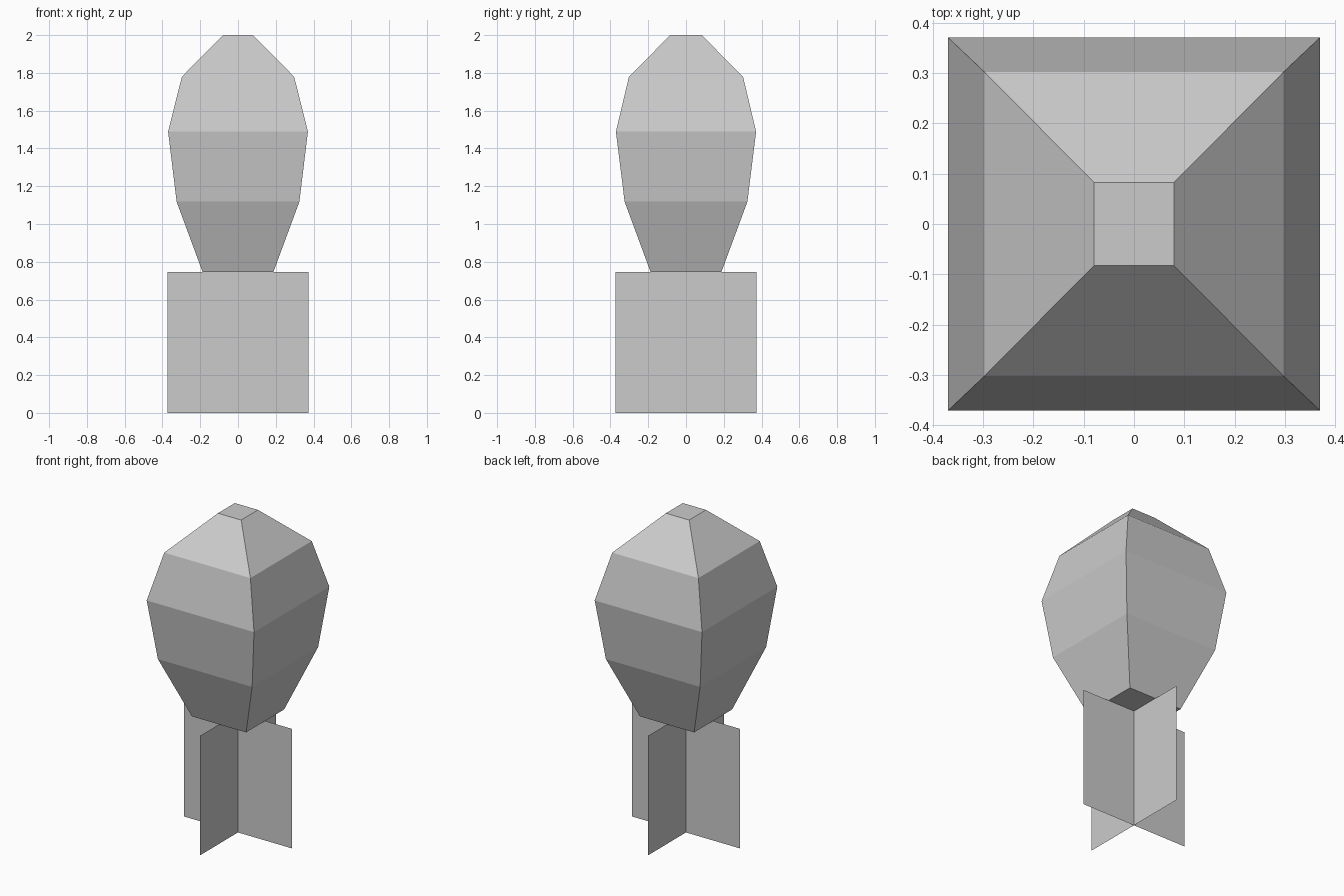
import bpy, bmesh
from math import pi

if "Cube" in bpy.data.objects:
    bpy.data.objects.remove(bpy.data.objects["Cube"])


def make_object(name, bm):
    mesh = bpy.data.meshes.new(name)
    bm.to_mesh(mesh)
    bm.free()
    obj = bpy.data.objects.new(name, mesh)
    bpy.context.collection.objects.link(obj)
    return obj


# Crown: square rings (half x, half y, z) lofted and capped
profile = [(0.187, 0.187, 0.745), (0.325, 0.325, 1.118), (0.37, 0.371, 1.489),
           (0.297, 0.302, 1.78), (0.08, 0.083, 2.0)]
bm = bmesh.new()
rings = [[bm.verts.new((sx * hx, sy * hy, z))
          for sx, sy in ((-1, -1), (1, -1), (1, 1), (-1, 1))]
         for hx, hy, z in profile]
for low, high in zip(rings, rings[1:]):
    for i in range(4):
        j = (i + 1) % 4
        bm.faces.new((low[i], low[j], high[j], high[i]))
bm.faces.new(rings[0][::-1])
bm.faces.new(rings[-1])
make_object("crown", bm)

# Trunk: two upright cards crossing on the centre line
trunk_half, trunk_height = 0.372, 0.745
for name, angle in (("trunk_card_x", 0), ("trunk_card_y", pi / 2)):
    bm = bmesh.new()
    bm.faces.new([bm.verts.new((x, 0, z)) for x, z in (
        (-trunk_half, 0), (trunk_half, 0),
        (trunk_half, trunk_height), (-trunk_half, trunk_height))])
    make_object(name, bm).rotation_euler.z = angle
